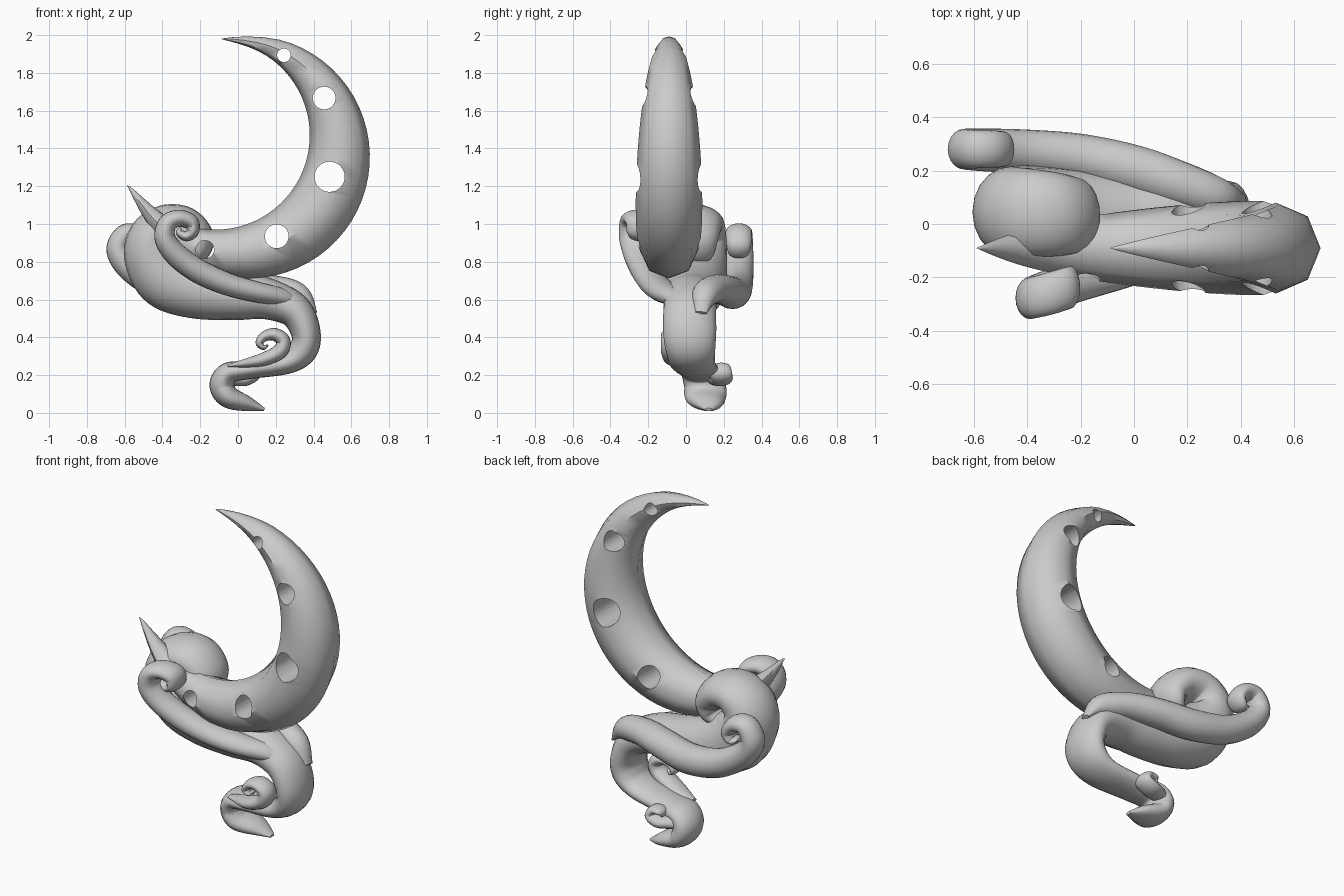
import bpy, bmesh
from math import cos, sin, pi, radians
from mathutils import Vector

if "Cube" in bpy.data.objects:
    bpy.data.objects.remove(bpy.data.objects["Cube"])


def skin(name, rings, start, end, angle):
    """Join rings of points into a closed tube with pointed ends."""
    bm = bmesh.new()
    loops = [[bm.verts.new(p) for p in ring] for ring in rings]
    n = len(loops[0])
    for a, b in zip(loops, loops[1:]):
        for i in range(n):
            j = (i + 1) % n
            bm.faces.new((a[i], a[j], b[j], b[i]))
    for loop, tip in ((loops[0], start), (loops[-1], end)):
        t = bm.verts.new(tip)
        for i in range(n):
            bm.faces.new((loop[i], loop[(i + 1) % n], t))
    bmesh.ops.recalc_face_normals(bm, faces=bm.faces)
    me = bpy.data.meshes.new(name)
    bm.to_mesh(me)
    bm.free()
    ob = bpy.data.objects.new(name, me)
    bpy.context.collection.objects.link(ob)
    smooth(ob, angle)
    return ob


def smooth(ob, angle):
    bpy.ops.object.select_all(action='DESELECT')
    ob.select_set(True)
    bpy.context.view_layer.objects.active = ob
    bpy.ops.object.shade_smooth_by_angle(angle=radians(angle))


def spline(keys, steps=7):
    """Catmull-Rom through tuples of any length."""
    out = []
    k = [keys[0]] + keys + [keys[-1]]
    for i in range(1, len(k) - 2):
        for s in range(steps):
            t = s / steps
            out.append([0.5 * (2 * b + (c - a) * t + (2 * a - 5 * b + 4 * c - d) * t * t
                               + (3 * b - a - 3 * c + d) * t ** 3)
                        for a, b, c, d in zip(*k[i - 1:i + 3])])
    out.append(list(keys[-1]))
    return out


def tendril(name, keys, sides=20):
    """keys: x, y, z, in-plane radius, depth radius."""
    pts = spline(keys)
    pos = [Vector(p[:3]) for p in pts]
    rings = []
    for i, p in enumerate(pts):
        tan = (pos[min(i + 1, len(pos) - 1)] - pos[max(i - 1, 0)]).normalized()
        side = Vector((0, 1, 0))
        side = (side - tan * side.dot(tan)).normalized()
        up = tan.cross(side)
        r, d = max(p[3], .004), max(p[4], .004)
        rings.append([pos[i] + up * (r * cos(2 * pi * k / sides)) + side * (d * sin(2 * pi * k / sides))
                      for k in range(sides)])
    return skin(name, rings, pos[0], pos[-1], 60)


# Crescent: octagonal section swept between an outer and an inner arc
Y = -0.09


def arc(cx, cz, r, a):
    return Vector((cx + r * cos(radians(a)), Y, cz + r * sin(radians(a))))


tip_a, tip_b = Vector((-0.09, Y, 1.98)), Vector((-0.59, Y, 1.205))
rings = []
N = 48
for i in range(1, N):
    t = i / N
    o = arc(0.055, 1.355, 0.643, 103 - 270 * t)
    n = arc(-0.12, 1.47, 0.5, 87 - 237 * t)
    for tip, w in ((tip_a, 1 - t / .12), (tip_b, 1 - (1 - t) / .12)):
        w = max(w, 0) ** 2
        o, n = o.lerp(tip, w), n.lerp(tip, w)
    mid, half = (o + n) / 2, (o - n) / 2
    depth = half.length
    rings.append([mid + half * cos(pi * k / 4) + Vector((0, depth * sin(pi * k / 4), 0))
                  for k in range(8)])
moon = skin("crescent", rings, tip_a, tip_b, 50)

# Round holes through the crescent
for x, z, r in ((.243, 1.893, .036), (.456, 1.667, .06), (.485, 1.25, .08),
                (.205, .935, .063), (-.175, .865, .048)):
    bpy.ops.mesh.primitive_cylinder_add(vertices=32, radius=r, depth=1,
                                        location=(x, Y, z), rotation=(pi / 2, 0, 0))
    cutter = bpy.context.object
    cutter.hide_render = True
    mod = moon.modifiers.new("hole", 'BOOLEAN')
    mod.object, mod.operation, mod.solver = cutter, 'DIFFERENCE', 'EXACT'
    bpy.context.view_layer.objects.active = moon
    # apply before the smoothing modifier, then drop the cutter
    bpy.ops.object.modifier_move_to_index(modifier=mod.name, index=0)
    bpy.ops.object.modifier_apply(modifier=mod.name)
    bpy.data.objects.remove(cutter)
smooth(moon, 50)

# Main swirl from the foot up to the big curl
tendril("main_swirl", [
    (.14, .12, .018, .008, .02), (.05, .12, .048, .04, .075), (-.05, .105, .085, .06, .11),
    (-.085, .1, .15, .066, .11), (-.05, .085, .21, .058, .11), (.05, .065, .228, .05, .11),
    (.25, .035, .262, .058, .12), (.34, .025, .325, .075, .13), (.36, .02, .42, .078, .14),
    (.3, .02, .54, .092, .14), (.15, .025, .605, .11, .14), (-.03, .03, .62, .13, .15),
    (-.22, .04, .655, .157, .165), (-.37, .045, .72, .175, .172), (-.45, .045, .83, .155, .172),
    (-.45, .043, .93, .13, .17), (-.38, .04, .995, .108, .165), (-.28, .035, .99, .1, .155),
    (-.21, .03, .92, .085, .14), (-.22, .03, .845, .06, .12), (-.28, .03, .82, .035, .08),
    (-.32, .03, .85, .008, .03)])

# Front tendril with spiral end
F = .078
tendril("front_tendril", [
    (.34, -.02, .57, .01, .03), (.24, -.06, .61, .045, .06), (.1, -.115, .64, .055, F),
    (-.05, -.165, .68, .06, F), (-.2, -.21, .745, .064, F), (-.32, -.25, .83, .062, F),
    (-.385, -.275, .92, .056, F), (-.375, -.275, 1.0, .05, F), (-.315, -.26, 1.03, .045, F),
    (-.25, -.24, 1.01, .042, F), (-.24, -.235, .96, .033, F), (-.275, -.235, .935, .027, .065),
    (-.31, -.235, .955, .02, .05), (-.305, -.235, .98, .005, .02)])

# Back tendril with spiral end
tendril("back_tendril", [
    (.41, .08, .53, .01, .03), (.32, .1, .62, .065, .07), (.17, .15, .655, .075, .085),
    (0, .205, .65, .08, .09), (-.2, .25, .635, .085, .087), (-.4, .27, .67, .08, .083),
    (-.56, .277, .76, .072, .08), (-.635, .28, .86, .062, .076), (-.6, .28, .945, .053, .072),
    (-.53, .28, .945, .046, .07), (-.485, .28, .89, .038, .065), (-.51, .28, .845, .027, .055),
    (-.55, .28, .855, .007, .03)])

# Small lower curls, front and back
S = .062
tendril("small_front_curl", [
    (-.05, .0, .25, .008, .02), (.05, -.025, .265, .025, .05), (.14, -.055, .285, .036, S),
    (.22, -.07, .325, .04, S), (.24, -.07, .38, .038, S), (.195, -.07, .415, .034, S),
    (.14, -.07, .405, .027, .055), (.113, -.07, .37, .02, .05), (.135, -.07, .347, .014, .04),
    (.16, -.07, .36, .004, .02)])
tendril("small_back_curl", [
    (-.1, .12, .16, .02, .03), (-.03, .16, .178, .034, .05), (.04, .185, .178, .035, .06),
    (.09, .187, .205, .03, .058), (.07, .187, .24, .025, .05), (.025, .187, .238, .018, .045),
    (.015, .187, .213, .005, .02)])
